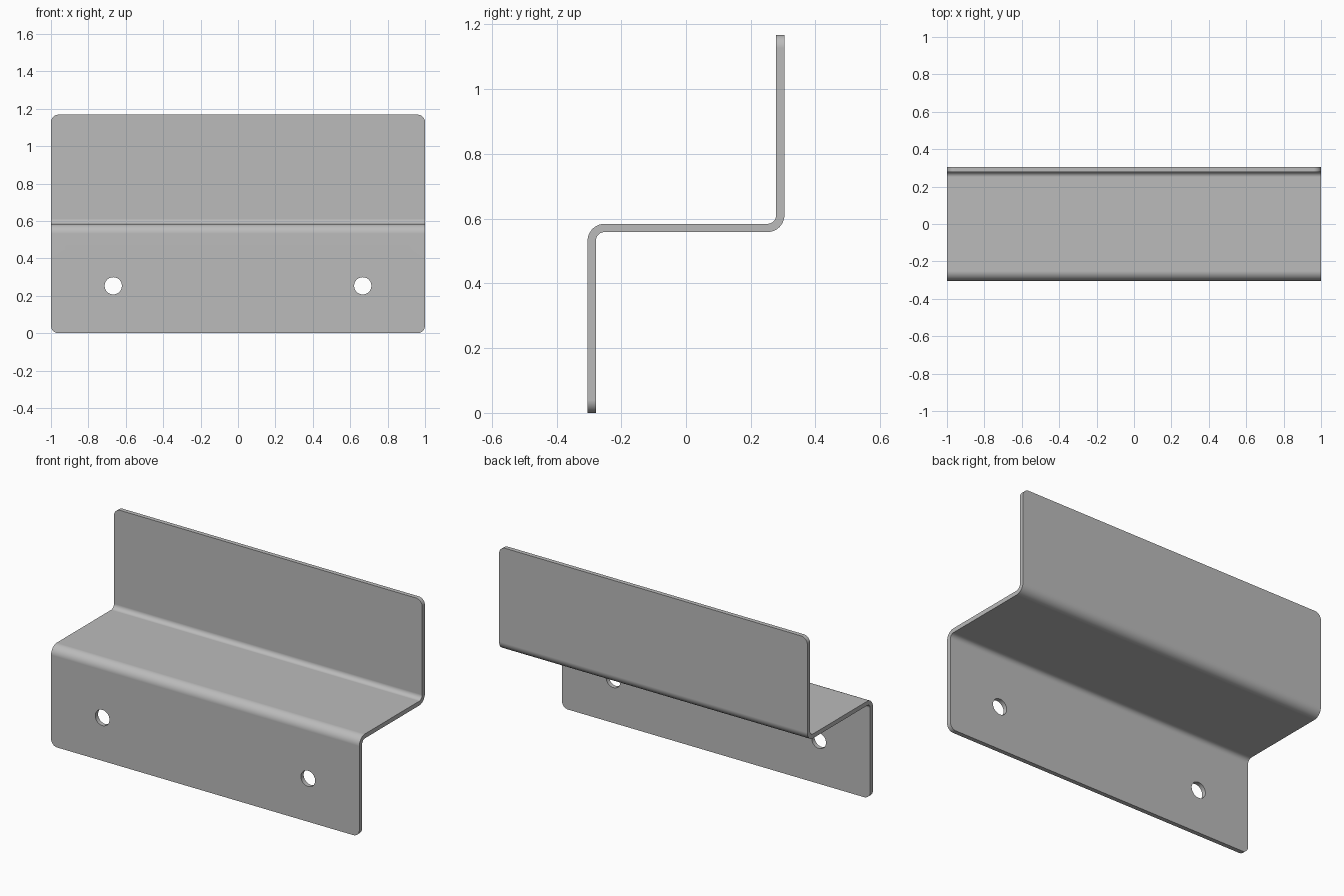
import bpy, bmesh, math

cube = bpy.data.objects.get("Cube")
if cube:
    bpy.data.objects.remove(cube, do_unlink=True)

HALF_LEN, HALF_DEPTH, HEIGHT = 1.0, 0.304, 1.168
THICK, R_IN, R_OUT = 0.0255, 0.027, 0.0525
SHELF_TOP = 0.584
CORNER_R = 0.04
HOLE_X, HOLE_Z, HOLE_R = 0.667, 0.253, 0.046


def arc(cx, cy, r, start, end, n=12):
    angles = [math.radians(start + (end - start) * i / n) for i in range(n + 1)]
    return [(cx + r * math.cos(a), cy + r * math.sin(a)) for a in angles]


def prism(name, outline, axis, half):
    """Extrude a 2D outline symmetrically along x (outline is y,z) or y (outline is x,z)."""
    def place(p, d):
        return (d, p[0], p[1]) if axis == "x" else (p[0], d, p[1])
    bm = bmesh.new()
    a = [bm.verts.new(place(p, -half)) for p in outline]
    b = [bm.verts.new(place(p, half)) for p in outline]
    bm.faces.new(a)
    bm.faces.new(b)
    n = len(outline)
    for i in range(n):
        j = (i + 1) % n
        bm.faces.new((a[i], a[j], b[j], b[i]))
    bmesh.ops.recalc_face_normals(bm, faces=bm.faces)
    mesh = bpy.data.meshes.new(name)
    bm.to_mesh(mesh)
    bm.free()
    obj = bpy.data.objects.new(name, mesh)
    bpy.context.collection.objects.link(obj)
    return obj


def cut(target, cutter, operation):
    """Apply a boolean and discard the cutter."""
    cutter.hide_render = True
    mod = target.modifiers.new("cut", "BOOLEAN")
    mod.operation, mod.object, mod.solver = operation, cutter, "EXACT"
    bpy.ops.object.modifier_apply(modifier=mod.name)
    bpy.data.objects.remove(cutter, do_unlink=True)


# Z-shaped sheet section, left oversize at its ends so the blank outline trims it
front_bend = (-HALF_DEPTH + R_OUT, SHELF_TOP - R_OUT)
back_bend = (HALF_DEPTH - R_OUT, SHELF_TOP - THICK + R_OUT)
section = [(-HALF_DEPTH, -0.1)]
section += arc(*front_bend, R_OUT, 180, 90)
section += arc(*back_bend, R_IN, 270, 360)
section += [(HALF_DEPTH - THICK, HEIGHT + 0.1), (HALF_DEPTH, HEIGHT + 0.1)]
section += arc(*back_bend, R_OUT, 360, 270)
section += arc(*front_bend, R_IN, 90, 180)
section += [(-HALF_DEPTH + THICK, -0.1)]
bracket = prism("bent_bracket", section, "x", HALF_LEN + 0.1)

grey = bpy.data.materials.new("plain_grey")
colour = (0.5, 0.5, 0.5, 1)
grey.diffuse_color = colour
grey.use_nodes = True
grey.node_tree.nodes["Principled BSDF"].inputs["Base Color"].default_value = colour
bracket.data.materials.append(grey)

bpy.ops.object.select_all(action="DESELECT")
bpy.context.view_layer.objects.active = bracket
bracket.select_set(True)

# Trim to length and height with rounded corners
cx, lo, hi = HALF_LEN - CORNER_R, CORNER_R, HEIGHT - CORNER_R
blank = (arc(cx, lo, CORNER_R, -90, 0) + arc(cx, hi, CORNER_R, 0, 90)
         + arc(-cx, hi, CORNER_R, 90, 180) + arc(-cx, lo, CORNER_R, 180, 270))
cut(bracket, prism("blank_outline", blank, "y", 0.6), "INTERSECT")

# Two mounting holes through the front flange
for side in (-1, 1):
    circle = arc(side * HOLE_X, HOLE_Z, HOLE_R, 0, 360, 40)[:-1]
    cut(bracket, prism("hole_cutter", circle, "y", 0.6), "DIFFERENCE")

# Smooth bends and corners, crisp sheet edges, flat flanges
bpy.ops.object.shade_smooth_by_angle(angle=math.radians(30))
weighted = bracket.modifiers.new("flat_flanges", "WEIGHTED_NORMAL")
weighted.keep_sharp = True
